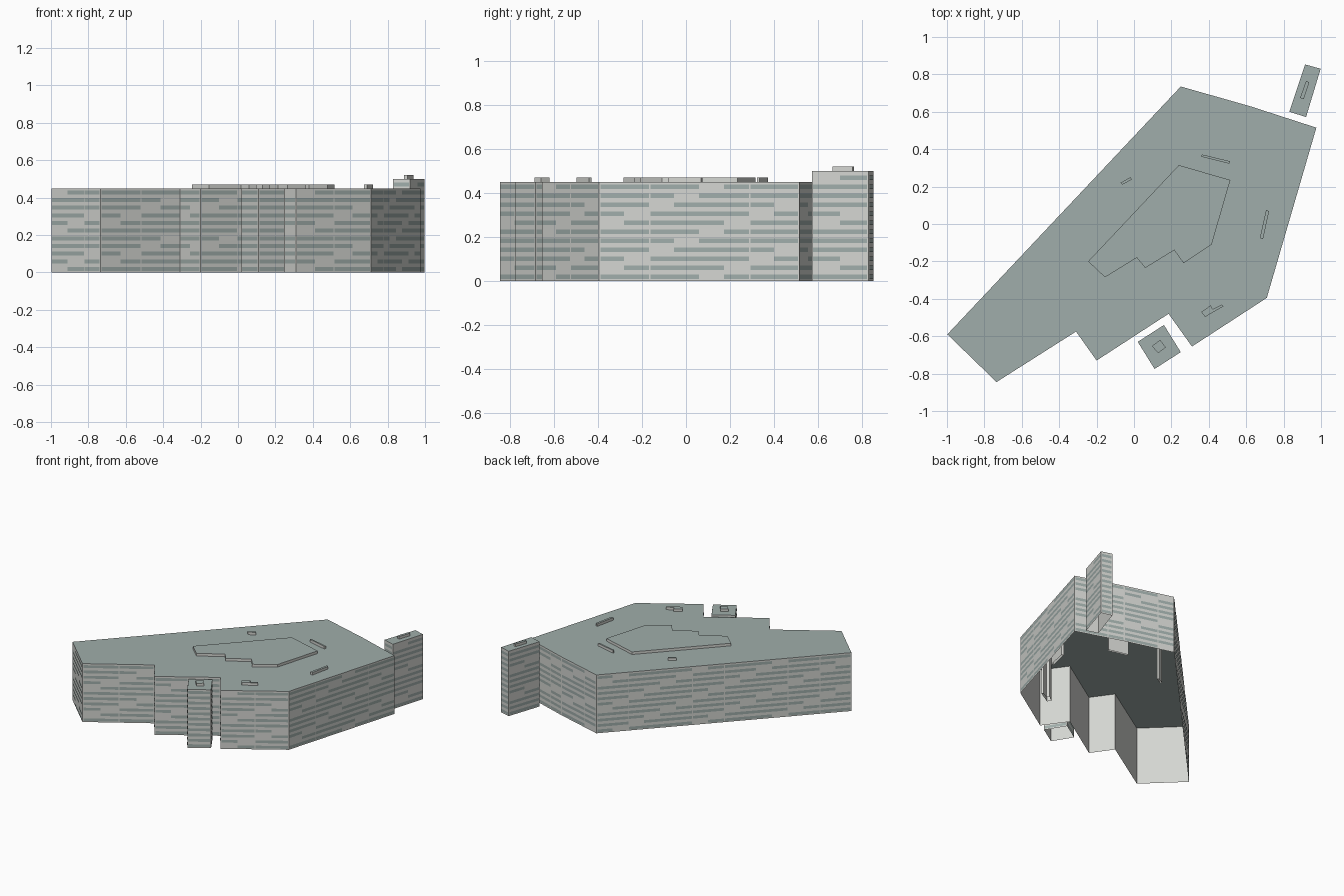
import bpy, bmesh
from mathutils import Vector

cube = bpy.data.objects.get("Cube")
if cube:
    bpy.data.objects.remove(cube)


def material(name, rgb):
    m = bpy.data.materials.new(name)
    m.use_nodes = True
    m.diffuse_color = (*rgb, 1)
    m.node_tree.nodes["Principled BSDF"].inputs["Base Color"].default_value = (*rgb, 1)
    return m


WALL = material("pale concrete", (0.66, 0.67, 0.64))
GLASS = material("grey green", (0.35, 0.42, 0.405))

FLOOR = 0.041        # storey height
BAY = 0.114          # window bay width
BAND = 0.021         # window height


def finish(name, bm):
    me = bpy.data.meshes.new(name)
    bm.to_mesh(me)
    bm.free()
    me.materials.append(WALL)
    me.materials.append(GLASS)
    ob = bpy.data.objects.new(name, me)
    bpy.context.collection.objects.link(ob)
    return ob


def shell(name, outline, low, high):
    """Open-bottomed block: pale walls and a grey green roof."""
    bm = bmesh.new()
    base = [bm.verts.new((x, y, low)) for x, y in outline]
    top = [bm.verts.new((x, y, high)) for x, y in outline]
    for i in range(len(base)):
        j = (i + 1) % len(base)
        bm.faces.new((base[i], base[j], top[j], top[i]))
    bm.faces.new(top).material_index = 1
    return finish(name, bm)


def windows(name, outline, high):
    """Ribbon windows, broken by blank bays that step up diagonally."""
    bm = bmesh.new()
    rows = int(high / FLOOR + 0.1)
    for k, p in enumerate(outline):
        a = Vector((*p, 0))
        b = Vector((*outline[(k + 1) % len(outline)], 0))
        length = (b - a).length
        along = (b - a).normalized()
        out = Vector((along.y, -along.x, 0)) * 0.002
        bays = max(1, round(length / BAY))
        width = length / bays
        for r in range(rows):
            z = 0.008 + r * FLOOR
            for i in range(bays):
                if (i - r + k) % 5 == 0 and bays > 1:
                    continue
                # Narrow pale seams divide the bays into groups
                left = 0.006 if i % 6 in (0, 2) else 0
                s, e = i * width + left, (i + 1) * width
                if i == bays - 1:
                    e -= 0.006
                corners = [(s, z), (e, z), (e, z + BAND), (s, z + BAND)]
                f = bm.faces.new([bm.verts.new(a + along * t + out + Vector((0, 0, h)))
                                  for t, h in corners])
                f.material_index = 1
    return finish(name, bm)


# Main block and the two detached towers
blocks = {
    "main_block": (0.45, [(-0.998, -0.59), (-0.735, -0.845), (-0.31, -0.575),
                          (-0.2, -0.73), (0.185, -0.48), (0.31, -0.655),
                          (0.71, -0.395), (0.975, 0.515), (0.62, 0.63), (0.25, 0.735)]),
    "front_tower": (0.45, [(0.02, -0.63), (0.11, -0.775), (0.25, -0.685), (0.16, -0.54)]),
    "back_tower": (0.5, [(0.83, 0.6), (0.92, 0.572), (0.998, 0.83), (0.915, 0.853)]),
}
for name, (high, outline) in blocks.items():
    shell(name, outline, 0, high)
    windows(name + "_windows", outline, high)

# Low raised roof over the middle
shell("raised_roof", [(-0.245, -0.2), (-0.155, -0.285), (0.015, -0.18), (0.06, -0.235),
                      (0.215, -0.14), (0.265, -0.21), (0.415, -0.11), (0.515, 0.235),
                      (0.24, 0.315)], 0.45, 0.47)

# Stair heads on the roofs, with their shafts running down inside
shafts = {
    "west_stair": (0.47, [(-0.072, 0.22), (-0.062, 0.21), (-0.012, 0.238), (-0.02, 0.25)]),
    "north_stair": (0.47, [(0.36, 0.36), (0.51, 0.322), (0.515, 0.335), (0.363, 0.372)]),
    "east_stair": (0.47, [(0.673, -0.075), (0.69, -0.08), (0.722, 0.068), (0.706, 0.075)]),
    "south_stair": (0.47, [(0.36, -0.47), (0.38, -0.497), (0.478, -0.44), (0.47, -0.43),
                           (0.42, -0.455), (0.41, -0.435)]),
    "front_tower_stair": (0.47, [(0.095, -0.653), (0.13, -0.69), (0.17, -0.66), (0.14, -0.62)]),
    "back_tower_stair": (0.52, [(0.888, 0.675), (0.907, 0.666), (0.937, 0.757), (0.92, 0.765)]),
}
for name, (high, outline) in shafts.items():
    shell(name, outline, 0.1, high)
